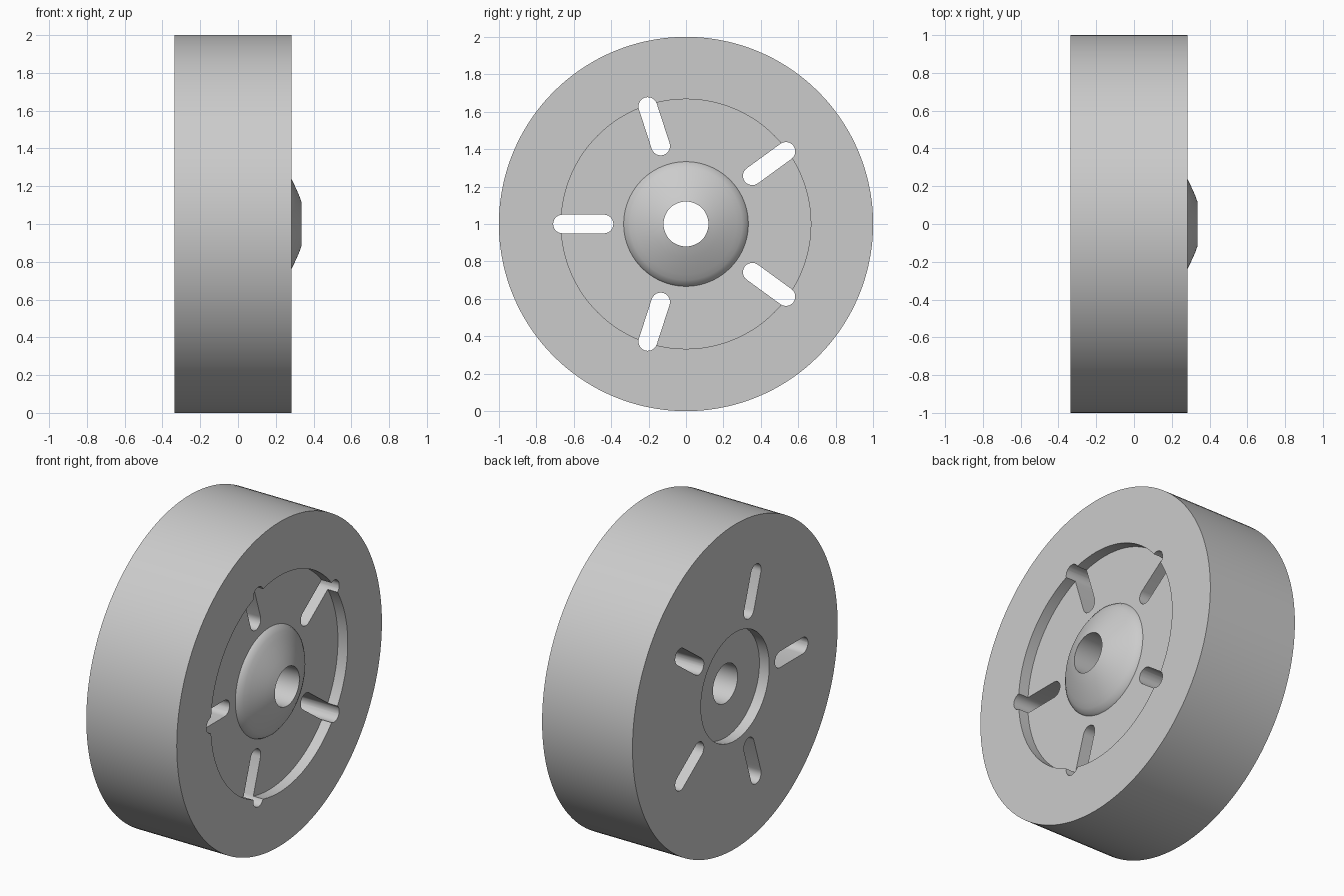
import bpy, bmesh
from math import pi, cos, sin
from mathutils import Matrix, Vector

cube = bpy.data.objects.get("Cube")
if cube:
    bpy.data.objects.remove(cube, do_unlink=True)

grey = bpy.data.materials.new("light grey")
grey.use_nodes = True
colour = (0.6, 0.6, 0.6, 1)
grey.diffuse_color = colour
grey.node_tree.nodes["Principled BSDF"].inputs["Base Color"].default_value = colour

BACK, FACE, TIP = -0.335, 0.282, 0.335
DEPTH = 0.067          # depth of both recesses
BORE, HUB, RECESS = 0.12, 0.333, 0.667
STEPS = 144
CENTRE = Vector((0, 0, 1))


def to_object(name, bm):
    bmesh.ops.recalc_face_normals(bm, faces=bm.faces)
    mesh = bpy.data.meshes.new(name)
    bm.to_mesh(mesh)
    bm.free()
    obj = bpy.data.objects.new(name, mesh)
    bpy.context.collection.objects.link(obj)
    mesh.materials.append(grey)
    return obj


def lathe(name, profile):
    """Spin a closed (x, radius) profile around the axle."""
    bm = bmesh.new()
    verts = [bm.verts.new((x, r, 1)) for x, r in profile]
    edges = [bm.edges.new((v, verts[i - 1])) for i, v in enumerate(verts)]
    bmesh.ops.spin(bm, geom=verts + edges, cent=CENTRE, axis=(1, 0, 0),
                   angle=2 * pi, steps=STEPS, use_merge=True)
    bmesh.ops.remove_doubles(bm, verts=bm.verts, dist=1e-5)
    return to_object(name, bm)


def slot_cutters(name, inner, outer, radius, count):
    """Rounded radial slots running through the whole width."""
    bm = bmesh.new()
    half = 12
    for k in range(count):
        turn = Matrix.Translation(CENTRE) @ Matrix.Rotation(pi + 2 * pi * k / count, 4, "X")
        outline = []
        for centre, start in ((outer, -pi / 2), (inner, pi / 2)):
            for i in range(half + 1):
                a = start + pi * i / half
                outline.append((centre + radius * cos(a), radius * sin(a)))
        face = bm.faces.new([bm.verts.new(turn @ Vector((-0.5, y, z))) for y, z in outline])
        ext = bmesh.ops.extrude_face_region(bm, geom=[face], use_keep_orig=True)
        moved = [g for g in ext["geom"] if isinstance(g, bmesh.types.BMVert)]
        bmesh.ops.translate(bm, verts=moved, vec=(1, 0, 0))
    return to_object(name, bm)


# Wheel with front dish, domed hub, axle bore and rear counterbore
dome = [(FACE - DEPTH, HUB), (0.23, 0.325), (0.249, 0.3), (0.266, 0.27),
        (0.282, 0.24), (0.297, 0.21), (0.311, 0.18), (0.324, 0.15), (TIP, BORE)]
wheel = lathe("wheel", [(BACK, HUB), (BACK, 1), (FACE, 1), (FACE, RECESS),
                        (FACE - DEPTH, RECESS)] + dome +
              [(BACK + DEPTH, BORE), (BACK + DEPTH, HUB)])

# Five slots
cutters = slot_cutters("slot_cutters", 0.438, 0.66, 0.05, 5)
cutters.hide_render = True
cut = wheel.modifiers.new("slots", "BOOLEAN")
cut.operation = "DIFFERENCE"
cut.solver = "EXACT"
cut.object = cutters

bpy.ops.object.select_all(action="DESELECT")
wheel.select_set(True)
bpy.context.view_layer.objects.active = wheel
bpy.ops.object.modifier_apply(modifier=cut.name)
bpy.data.objects.remove(cutters, do_unlink=True)
bpy.ops.object.shade_smooth_by_angle(angle=pi / 6)
